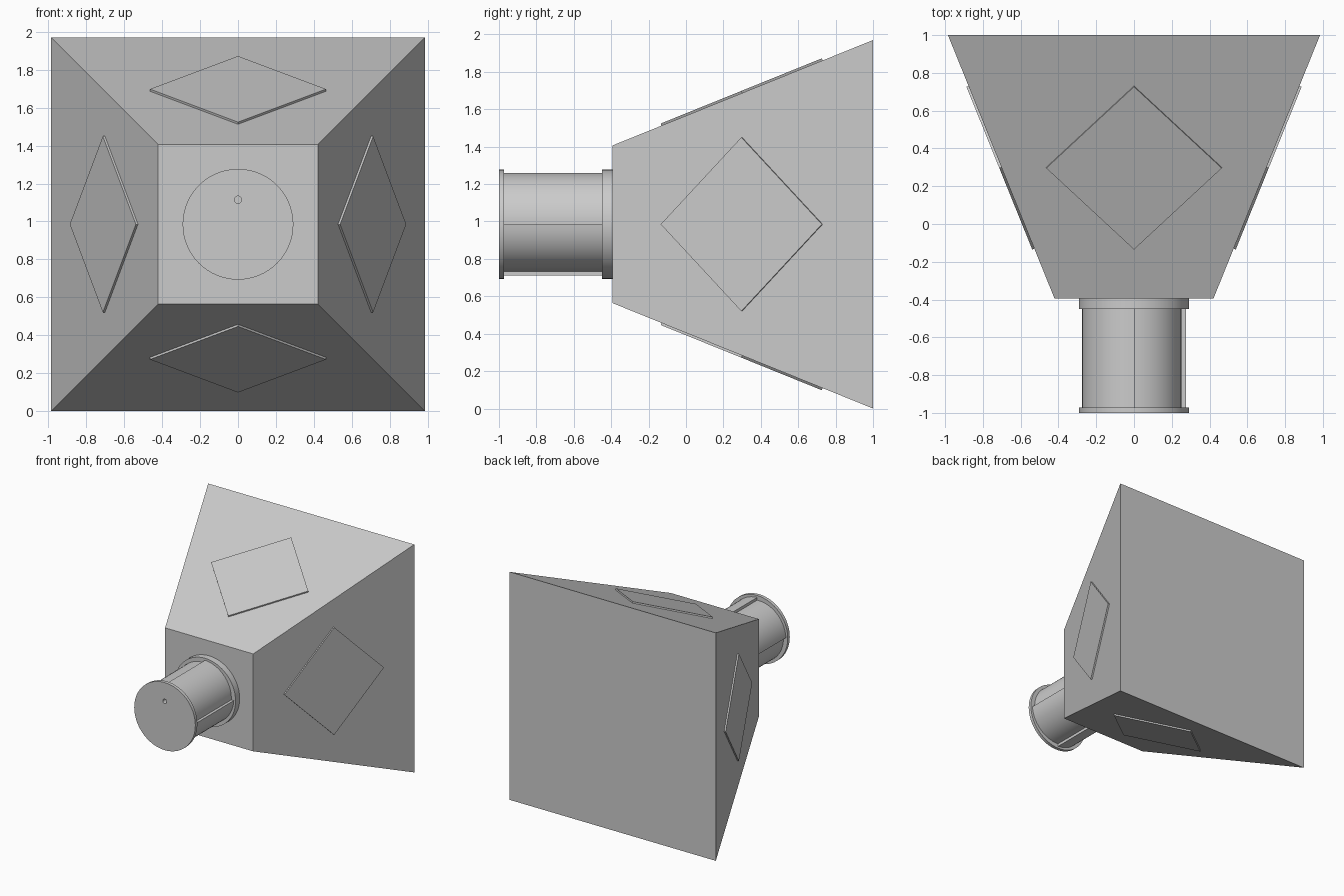
import bpy, bmesh, math
from mathutils import Matrix, Vector

if "Cube" in bpy.data.objects:
    bpy.data.objects.remove(bpy.data.objects["Cube"])

CZ = 0.985                       # height of the central axis
Y_FRONT, Y_BACK = -0.394, 1.0    # hood extents
H_FRONT, H_BACK = 0.421, 0.985   # hood half widths


def finish(name, bm, smooth=False):
    bmesh.ops.recalc_face_normals(bm, faces=bm.faces)
    mesh = bpy.data.meshes.new(name)
    bm.to_mesh(mesh)
    bm.free()
    ob = bpy.data.objects.new(name, mesh)
    bpy.context.collection.objects.link(ob)
    if smooth:
        bpy.ops.object.select_all(action='DESELECT')
        ob.select_set(True)
        bpy.context.view_layer.objects.active = ob
        bpy.ops.object.shade_smooth_by_angle(angle=math.radians(30))
    return ob


def loft(name, sections, smooth=False):
    """Closed solid through (y, [(x, z), ...]) sections along the axis."""
    bm = bmesh.new()
    rings = [[bm.verts.new((x, y, CZ + z)) for x, z in pts] for y, pts in sections]
    n = len(rings[0])
    for a, b in zip(rings, rings[1:]):
        for i in range(n):
            j = (i + 1) % n
            bm.faces.new((a[i], a[j], b[j], b[i]))
    bm.faces.new(rings[0])
    bm.faces.new(rings[-1])
    return finish(name, bm, smooth)


def square(h):
    return [(-h, -h), (h, -h), (h, h), (-h, h)]


def circle(r, n=64, z=0.0):
    return [(r * math.cos(2 * math.pi * i / n), z + r * math.sin(2 * math.pi * i / n))
            for i in range(n)]


def stepped_circle(r0, r1, n=14):
    """Four quarter turns, each widening from r0 to r1, then stepping back."""
    pts = []
    for q in range(4):
        for i in range(n + 1):
            a = (q + i / n) * math.pi / 2
            r = r0 + (r1 - r0) * i / n
            pts.append((r * math.cos(a), r * math.sin(a)))
    return pts


# Tapered hood
loft("hood", [(Y_FRONT, square(H_FRONT)), (Y_BACK, square(H_BACK))])

# Barrel with four overlapping quarter panels
barrel_ring = stepped_circle(0.251, 0.275)
barrel = loft("barrel", [(-0.98, barrel_ring), (-0.40, barrel_ring)], True)

# Collar at the hood and cap at the front end
loft("rear_collar", [(-0.45, circle(0.292)), (Y_FRONT, circle(0.292))], True)
cap = loft("front_cap", [(-1.0, circle(0.292)), (-0.972, circle(0.292))], True)

# Small hole in the cap
cutter = loft("hole_cutter", [(-1.05, circle(0.019, 24, 0.13)), (-0.94, circle(0.019, 24, 0.13))])
cutter.hide_render = True
cutter.hide_set(True)
for ob in (cap, barrel):
    cut = ob.modifiers.new("hole", 'BOOLEAN')
    cut.operation = 'DIFFERENCE'
    cut.solver = 'EXACT'
    cut.object = cutter

# Raised diamond plates, one on each sloping side
slope = (H_BACK - H_FRONT) / (Y_BACK - Y_FRONT)
y_mid, side, rise = 0.30, 0.657, 0.012
height = H_FRONT + slope * (y_mid - Y_FRONT)
for k, label in enumerate(("top", "right", "bottom", "left")):
    bm = bmesh.new()
    bmesh.ops.create_cube(bm, size=1)
    bm.transform(Matrix.Translation((0, 0, CZ))
                 @ Matrix.Rotation(k * math.pi / 2, 4, 'Y')
                 @ Matrix.Translation((0, y_mid, height))
                 @ Matrix.Rotation(math.atan(slope), 4, 'X')
                 @ Matrix.Rotation(math.pi / 4, 4, 'Z')
                 @ Matrix.Diagonal(Vector((side, side, 2 * rise, 1))))
    finish(label + "_diamond_plate", bm)
